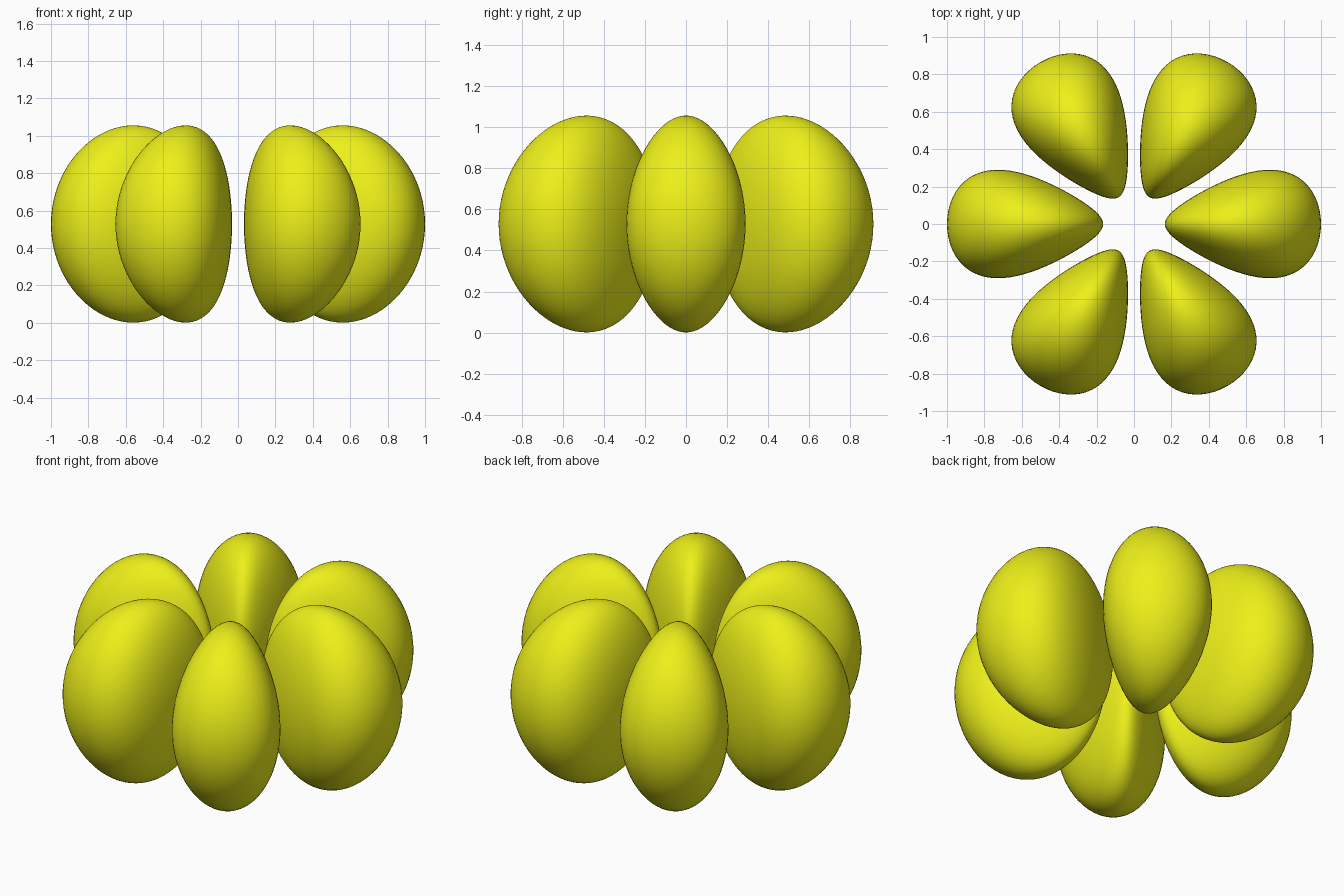
import bpy, bmesh, math
from mathutils import Matrix

if "Cube" in bpy.data.objects:
    bpy.data.objects.remove(bpy.data.objects["Cube"])

mat = bpy.data.materials.new("yellow")
mat.diffuse_color = (0.85, 0.87, 0.01, 1)
mat.use_nodes = True
mat.node_tree.nodes["Principled BSDF"].inputs["Base Color"].default_value = mat.diffuse_color


def egg_segment(name, angle):
    """Ellipsoid pinched towards the centre of the ring, then turned into place."""
    bm = bmesh.new()
    bmesh.ops.create_uvsphere(bm, u_segments=64, v_segments=40, radius=1)
    for v in bm.verts:
        t, y, z = v.co
        v.co = (0.5825 + 0.4175 * t,
                y * (0.267 + 0.122 * t),
                0.5285 + 0.5265 * z * (1 - 0.055 * t))
    bmesh.ops.transform(bm, matrix=Matrix.Rotation(angle, 4, 'Z'), verts=bm.verts)
    for f in bm.faces:
        f.smooth = True
    me = bpy.data.meshes.new(name)
    bm.to_mesh(me)
    bm.free()
    me.materials.append(mat)
    ob = bpy.data.objects.new(name, me)
    bpy.context.collection.objects.link(ob)


# Ring of six segments
for i in range(6):
    egg_segment(f"segment_{i + 1}", math.radians(60 * i))
